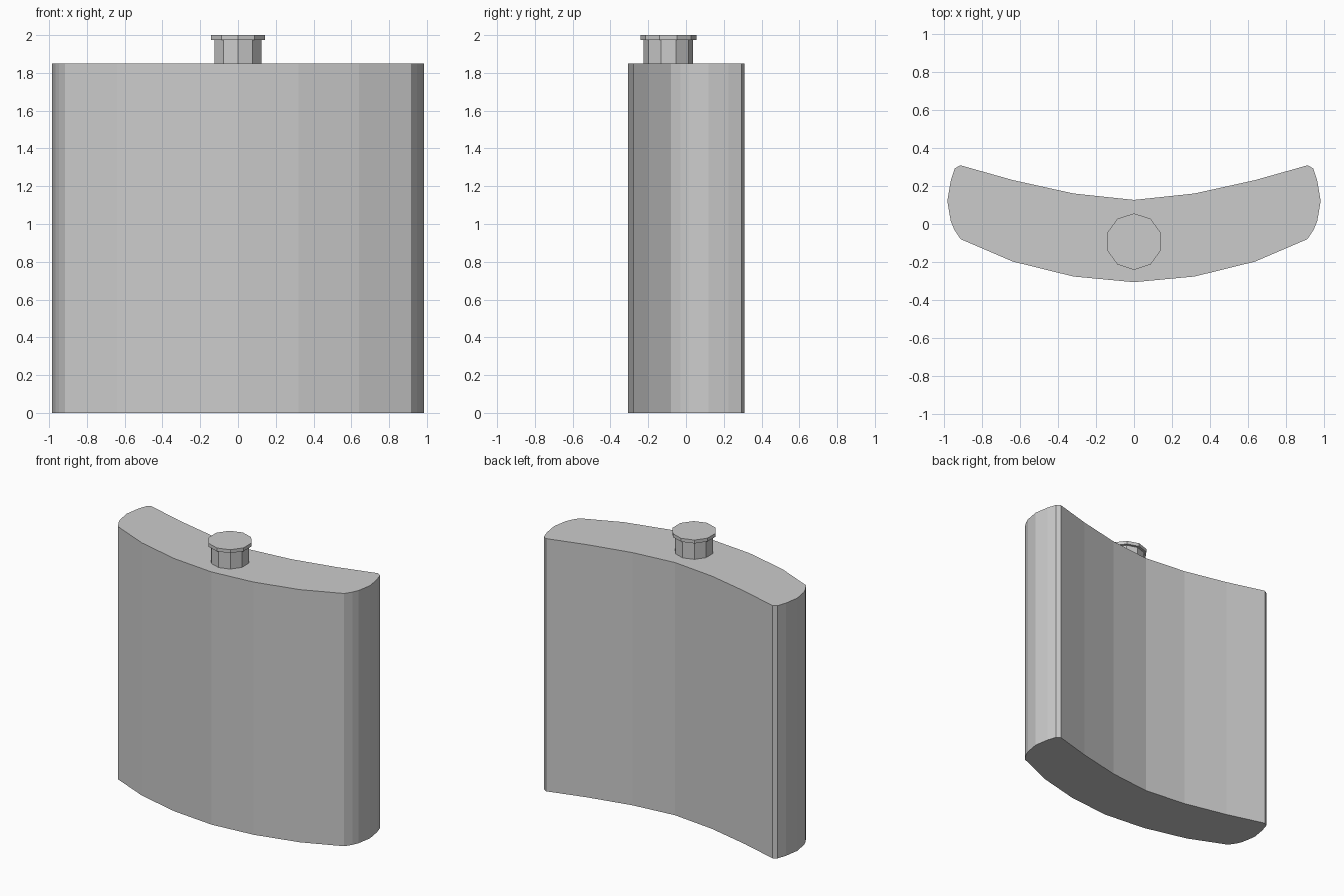
import bpy, bmesh
from math import pi, cos, sin

if "Cube" in bpy.data.objects:
    bpy.data.objects.remove(bpy.data.objects["Cube"])


def extrude(name, outline, z0, z1):
    """Closed flat-shaded prism from a counter-clockwise outline."""
    bm = bmesh.new()
    face = bm.faces.new([bm.verts.new((x, y, z0)) for x, y in outline])
    top = bmesh.ops.extrude_face_region(bm, geom=[face], use_keep_orig=True)
    verts = [g for g in top["geom"] if isinstance(g, bmesh.types.BMVert)]
    bmesh.ops.translate(bm, verts=verts, vec=(0, 0, z1 - z0))
    bmesh.ops.recalc_face_normals(bm, faces=bm.faces)
    mesh = bpy.data.meshes.new(name)
    bm.to_mesh(mesh)
    bm.free()
    obj = bpy.data.objects.new(name, mesh)
    bpy.context.collection.objects.link(obj)
    return obj


def decagon(radius, cy):
    return [(radius * cos(pi / 2 + i * pi / 5), cy + radius * sin(pi / 2 + i * pi / 5))
            for i in range(10)]


# Curved flask body: right half of the section, front centre to back centre
half = [(0, -0.307), (0.32, -0.277), (0.64, -0.198), (0.915, -0.08),
        (0.948, -0.03), (0.967, 0.015), (0.985, 0.12), (0.968, 0.225),
        (0.946, 0.293), (0.917, 0.31), (0.64, 0.232), (0.32, 0.161), (0, 0.127)]
outline = half + [(-x, y) for x, y in reversed(half[1:-1])]
extrude("flask_body", outline, 0, 1.85)

# Neck and wider cap lid, set toward the front
extrude("neck", decagon(0.131, -0.093), 1.85, 1.975)
extrude("cap_lid", decagon(0.149, -0.093), 1.975, 2.0)
